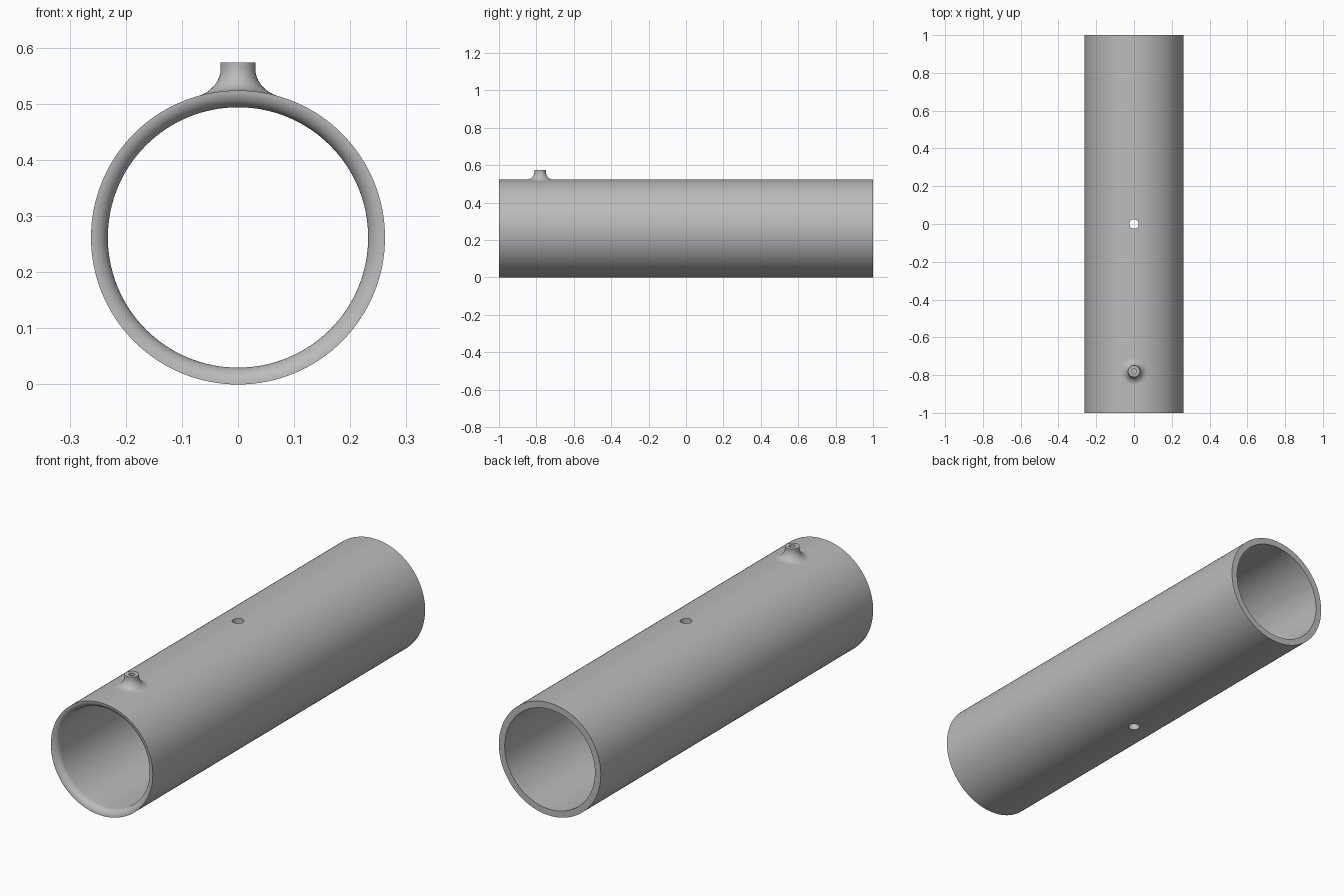
import bpy, bmesh, math
from math import sin, cos, pi, sqrt
from mathutils import Matrix

cube = bpy.data.objects.get("Cube")
if cube:
    bpy.data.objects.remove(cube, do_unlink=True)

R_OUT, R_IN = 0.262, 0.232      # tube radii
TOP = 0.574                     # top of the nozzle
NOZZLE_Y, NOZZLE_R, BORE_R = -0.78, 0.031, 0.013
FILLET, HOLE_R = 0.04, 0.025

grey = bpy.data.materials.new("grey_plastic")
grey.use_nodes = True
color = (0.5, 0.5, 0.5, 1)
grey.diffuse_color = color
grey.node_tree.nodes["Principled BSDF"].inputs["Base Color"].default_value = color


def loft(name, rings, closed):
    """Join equal rings of points into one surface."""
    bm = bmesh.new()
    loops = [[bm.verts.new(p) for p in ring] for ring in rings]
    pairs = list(zip(loops, loops[1:]))
    if closed:
        pairs.append((loops[-1], loops[0]))
    for a, b in pairs:
        for i in range(len(a)):
            j = (i + 1) % len(a)
            bm.faces.new((a[i], a[j], b[j], b[i]))
    bmesh.ops.recalc_face_normals(bm, faces=bm.faces)
    mesh = bpy.data.meshes.new(name)
    bm.to_mesh(mesh)
    bm.free()
    mesh.materials.append(grey)
    obj = bpy.data.objects.new(name, mesh)
    bpy.context.collection.objects.link(obj)
    return obj


def select(obj):
    bpy.ops.object.select_all(action='DESELECT')
    obj.select_set(True)
    bpy.context.view_layer.objects.active = obj


def drill(obj, y, z, radius, depth):
    """Cut a vertical round hole."""
    bpy.ops.mesh.primitive_cylinder_add(vertices=48, radius=radius, depth=depth,
                                        location=(0, y, z))
    cutter = bpy.context.object
    cutter.hide_render = True
    mod = obj.modifiers.new("hole", 'BOOLEAN')
    mod.operation, mod.solver, mod.object = 'DIFFERENCE', 'EXACT', cutter
    select(obj)
    bpy.ops.object.modifier_apply(modifier=mod.name)
    bpy.data.objects.remove(cutter, do_unlink=True)


# Tube: lathed wall with a rounded front lip and a square back end
wall = R_OUT - R_IN
profile = [(R_IN + wall * sin(a), -1 + wall - wall * cos(a))
           for a in (pi / 2 * (1 - i / 10) for i in range(11))]
# rounded lip bulges forward and inward
profile = [(R_OUT - wall * sin(a), -1 + wall * (1 - cos(a)))
           for a in (pi / 2 * i / 10 for i in range(11))]
stations = [NOZZLE_Y - 0.1, NOZZLE_Y + 0.1, -0.06, 0.06]
profile += [(R_IN, y) for y in stations + [1]]
profile += [(R_OUT, y) for y in [1] + stations[::-1]]
N = 128
tube = loft("tube", [[(r * cos(2 * pi * i / N), y, R_OUT + r * sin(2 * pi * i / N))
                      for i in range(N)] for r, y in profile], True)
drill(tube, 0, R_OUT, HOLE_R, 1)
drill(tube, NOZZLE_Y, 2 * R_OUT, BORE_R, 0.2)


# Nozzle: round spout with a flare that follows the curve of the tube
def ring(radius, height=None, level=None, base=R_OUT):
    points = []
    for i in range(64):
        a = 2 * pi * i / 64
        x, y = radius * cos(a), radius * sin(a)
        z = level if level else R_OUT + sqrt(base ** 2 - x * x) + height
        points.append((x, NOZZLE_Y + y, z))
    return points


flare = [ring(NOZZLE_R + FILLET * (1 - sin(a)), FILLET * (1 - cos(a)))
         for a in (pi / 2 * i / 12 for i in range(13))]
nozzle = loft("nozzle", flare + [ring(NOZZLE_R, level=TOP), ring(BORE_R, level=TOP),
                                 ring(BORE_R, 0, base=R_IN)], False)

for obj in (tube, nozzle):
    select(obj)
    bpy.ops.object.shade_smooth_by_angle(angle=math.radians(30))
